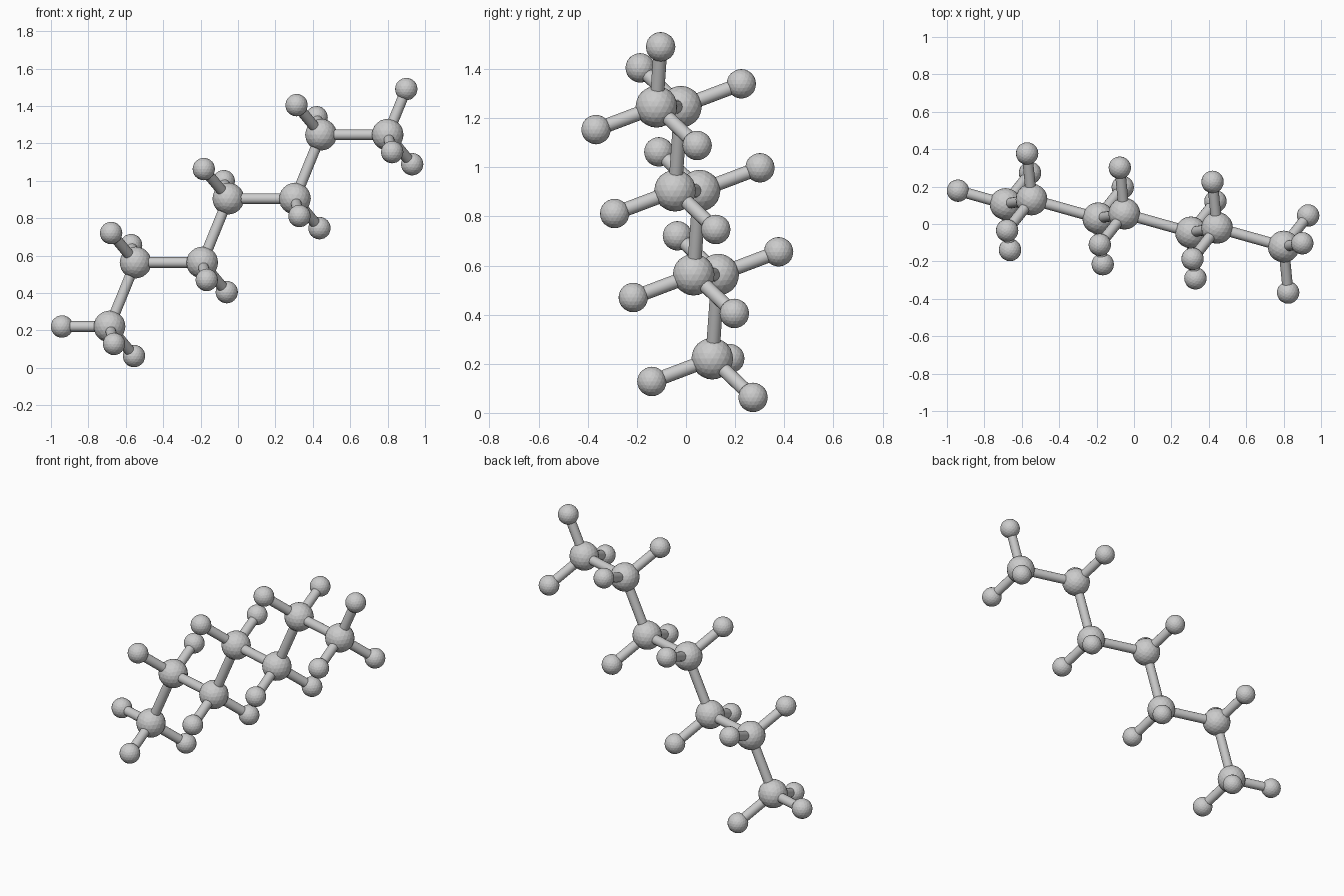
import bpy
from mathutils import Vector

if "Cube" in bpy.data.objects:
    bpy.data.objects.remove(bpy.data.objects["Cube"])

BALL_BIG, BALL_SMALL, ROD = 0.085, 0.06, 0.0285
LONG, SHORT = 0.37, 0.264

# the four tetrahedral bond directions of an odd atom (even atoms use the opposite)
RISE = Vector((0.377, 0.065, 0.924)).normalized()
BACK = Vector((-0.963, 0.27, 0.0)).normalized()
SIDE_A = Vector((0.091, -0.93, -0.352)).normalized()
SIDE_B = Vector((0.496, 0.628, -0.598)).normalized()


def ball(name, pos, radius):
    bpy.ops.mesh.primitive_ico_sphere_add(subdivisions=3, radius=radius, location=pos)
    bpy.context.object.name = name


def rod(name, a, b):
    d = b - a
    bpy.ops.mesh.primitive_cylinder_add(vertices=16, radius=ROD, depth=d.length,
                                        location=(a + b) / 2)
    ob = bpy.context.object
    ob.name = name
    ob.rotation_euler = d.to_track_quat('Z', 'Y').to_euler()
    bpy.ops.object.shade_smooth_by_angle()


def hydrogen(carbon, direction):
    tip = carbon + direction * SHORT
    ball("hydrogen_atom", tip, BALL_SMALL)
    rod("hydrogen_bond", carbon, tip)


# zigzag chain of seven carbon atoms
chain = [Vector((-0.687, 0.107, 0.221))]
for i in range(6):
    chain.append(chain[-1] + (RISE if i % 2 == 0 else -BACK) * LONG)

for i, c in enumerate(chain):
    sign = 1 if i % 2 == 0 else -1
    ball("carbon_atom", c, BALL_BIG)
    if i:
        rod("carbon_bond", chain[i - 1], c)
    hydrogen(c, SIDE_A * sign)
    hydrogen(c, SIDE_B * sign)

# extra hydrogens closing both chain ends
hydrogen(chain[0], BACK)
hydrogen(chain[-1], RISE)
